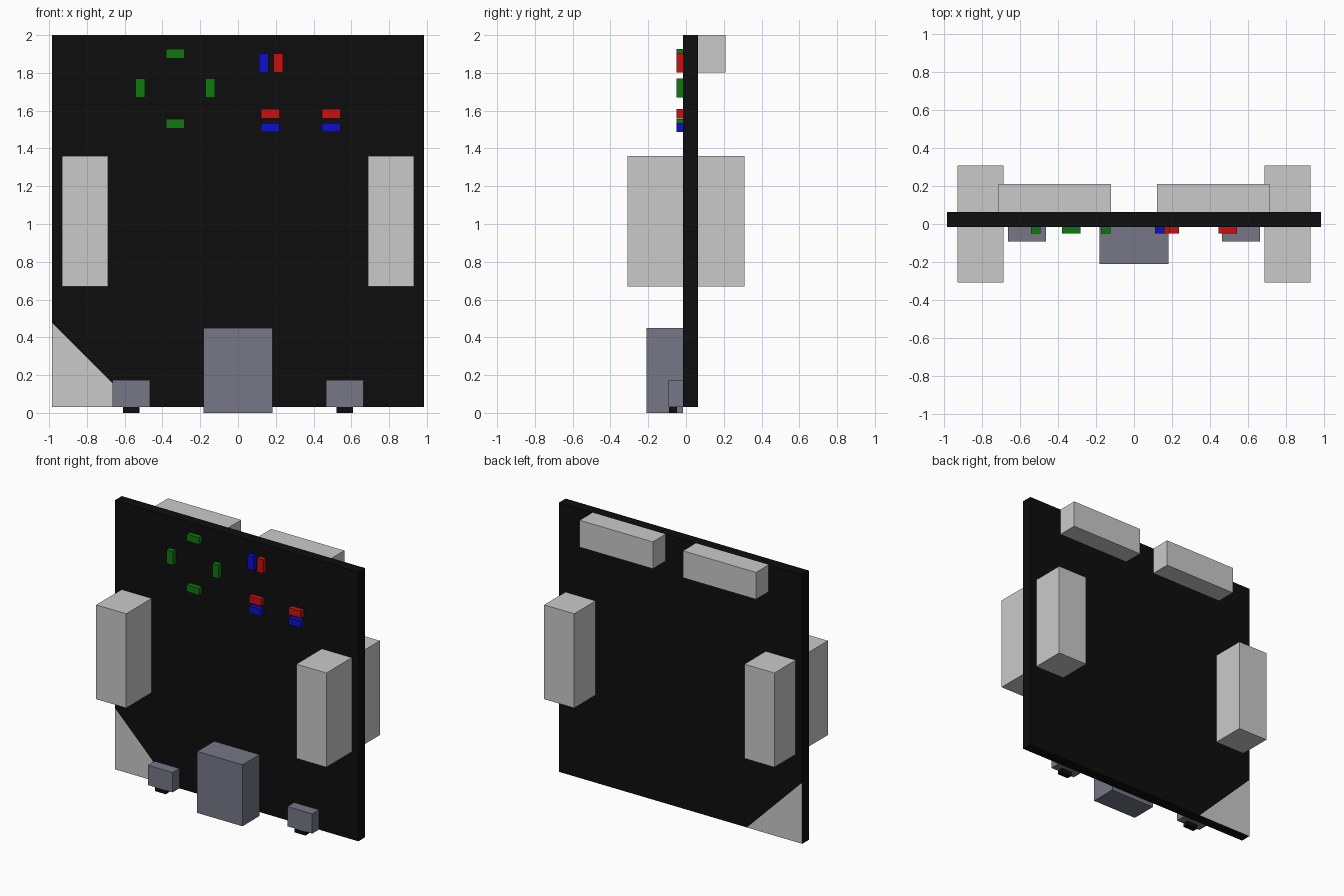
import bpy, bmesh
from mathutils import Vector

if "Cube" in bpy.data.objects:
    bpy.data.objects.remove(bpy.data.objects["Cube"])


def material(name, rgb):
    """Flat colour given as 0-255 sRGB, stored as linear."""
    m = bpy.data.materials.new(name)
    lin = [(c / 255 / 12.92) if c < 11 else ((c / 255 + 0.055) / 1.055) ** 2.4 for c in rgb]
    m.diffuse_color = (*lin, 1)
    m.use_nodes = True
    m.node_tree.nodes["Principled BSDF"].inputs["Base Color"].default_value = m.diffuse_color
    return m


BLACK = material("black", (13, 13, 13))
LIGHT = material("light_grey", (202, 202, 202))
SLATE = material("slate_grey", (118, 119, 134))
GREEN = material("green", (15, 120, 15))
RED = material("red", (204, 15, 15))
BLUE = material("blue", (13, 13, 204))


def box(name, x, y, z, *mats):
    """Box spanning the given (min, max) ranges."""
    bm = bmesh.new()
    bmesh.ops.create_cube(bm, size=1)
    for v in bm.verts:
        v.co = Vector([(r[0] + r[1]) / 2 + c * (r[1] - r[0]) for c, r in zip(v.co, (x, y, z))])
    me = bpy.data.meshes.new(name)
    bm.to_mesh(me)
    bm.free()
    for m in mats:
        me.materials.append(m)
    ob = bpy.data.objects.new(name, me)
    bpy.context.collection.objects.link(ob)
    return ob


def pair(name, x, y, z, mat):
    """Mirrored boxes on both sides of x = 0."""
    box(name + "_right", x, y, z, mat)
    box(name + "_left", (-x[1], -x[0]), y, z, mat)


FRONT, BACK = -0.015, 0.063
W, BOTTOM, CORNER = 0.985, 0.03, 0.448

# Main panel with a light triangle cut into the lower left corner, front and back
panel = box("panel", (-W, W), (FRONT, BACK), (BOTTOM, 2.0), BLACK, LIGHT)
bm = bmesh.new()
bm.from_mesh(panel.data)
bmesh.ops.bisect_plane(bm, geom=bm.verts[:] + bm.edges[:] + bm.faces[:],
                       plane_co=(-W, 0, BOTTOM + CORNER), plane_no=(1, 0, 1))
bm.normal_update()
for f in bm.faces:
    c = f.calc_center_median()
    if abs(f.normal.y) > 0.9 and (c.x + W) + (c.z - BOTTOM) < CORNER:
        f.material_index = 1
bm.to_mesh(panel.data)
bm.free()

# Large boxes passing through the panel, and boxes along the top of the back
pair("side_box", (0.689, 0.932), (-0.309, 0.309), (0.67, 1.36), LIGHT)
pair("back_box", (0.122, 0.714), (BACK, 0.21), (1.803, 2.0), LIGHT)

# Lower front housings and feet
box("center_housing", (-0.183, 0.183), (-0.21, FRONT), (0, 0.45), SLATE)
pair("small_housing", (0.465, 0.665), (-0.092, FRONT), (BOTTOM, 0.175), SLATE)
pair("foot", (0.522, 0.609), (-0.09, -0.048), (0, BOTTOM), BLACK)

# Buttons: name, centre x, centre z, upright or flat, colour
buttons = [
    ("pad_top", -0.331, 1.902, False, GREEN), ("pad_bottom", -0.331, 1.531, False, GREEN),
    ("pad_left", -0.518, 1.719, True, GREEN), ("pad_right", -0.148, 1.719, True, GREEN),
    ("upper_blue", 0.136, 1.853, True, BLUE), ("upper_red", 0.212, 1.853, True, RED),
    ("inner_red", 0.172, 1.584, False, RED), ("inner_blue", 0.172, 1.511, False, BLUE),
    ("outer_red", 0.494, 1.584, False, RED), ("outer_blue", 0.494, 1.511, False, BLUE),
]
for name, x, z, upright, mat in buttons:
    hx, hz = (0.025, 0.05) if upright else (0.049, 0.025)
    box(name + "_button", (x - hx, x + hx), (-0.05, FRONT), (z - hz, z + hz), mat)
